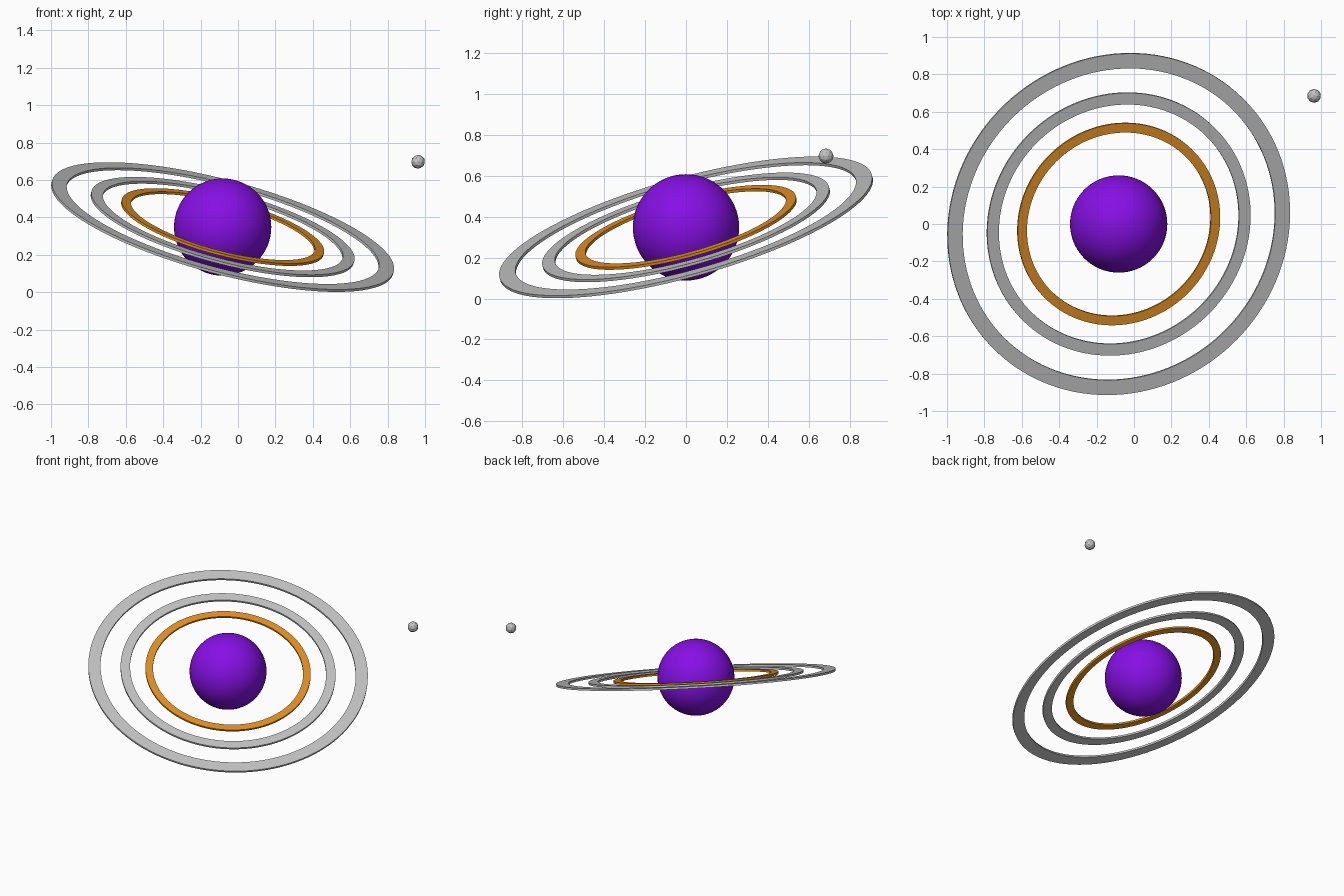
import bpy, bmesh, math
from mathutils import Matrix, Euler

if "Cube" in bpy.data.objects:
    bpy.data.objects.remove(bpy.data.objects["Cube"])

CENTRE = (-0.082, 0.0, 0.348)
TILT = Euler((math.radians(15), math.radians(15), 0))


def material(name, rgb):
    m = bpy.data.materials.new(name)
    m.diffuse_color = (*rgb, 1)
    m.use_nodes = True
    m.node_tree.nodes["Principled BSDF"].inputs["Base Color"].default_value = m.diffuse_color
    return m


PURPLE = material("purple", (0.24, 0.005, 0.78))
GREY = material("grey", (0.55, 0.55, 0.55))
GOLD = material("gold", (0.76, 0.28, 0.018))


def add_object(name, bm, mat, location, rotation=(0, 0, 0)):
    bmesh.ops.recalc_face_normals(bm, faces=bm.faces[:])
    mesh = bpy.data.meshes.new(name)
    bm.to_mesh(mesh)
    bm.free()
    mesh.materials.append(mat)
    ob = bpy.data.objects.new(name, mesh)
    ob.location = location
    ob.rotation_euler = rotation
    bpy.context.collection.objects.link(ob)
    return ob


def smooth(ob, degrees=30):
    bpy.ops.object.select_all(action='DESELECT')
    ob.select_set(True)
    bpy.context.view_layer.objects.active = ob
    bpy.ops.object.shade_smooth_by_angle(angle=math.radians(degrees))


def ring(name, inner, outer, mat, thick=0.014, n=128):
    # flat washer: spin a rectangular section around the axis
    bm = bmesh.new()
    h = thick / 2
    section = [(inner, -h), (outer, -h), (outer, h), (inner, h)]
    loops = []
    for i in range(n):
        a = 2 * math.pi * i / n
        loops.append([bm.verts.new((r * math.cos(a), r * math.sin(a), z)) for r, z in section])
    for i in range(n):
        p, q = loops[i], loops[(i + 1) % n]
        for k in range(4):
            j = (k + 1) % 4
            bm.faces.new((p[k], q[k], q[j], p[j]))
    smooth(add_object(name, bm, mat, CENTRE, TILT))


# planet
bm = bmesh.new()
bmesh.ops.create_uvsphere(bm, u_segments=64, v_segments=32, radius=0.26)
smooth(add_object("planet", bm, PURPLE, CENTRE))

# tilted rings
ring("inner_ring", 0.508, 0.559, GOLD)
ring("middle_ring", 0.663, 0.727, GREY)
ring("outer_ring", 0.863, 0.945, GREY)

# small faceted moon
bm = bmesh.new()
bmesh.ops.create_icosphere(bm, subdivisions=2, radius=0.037)
add_object("moon", bm, GREY, (0.963, 0.685, 0.697))
